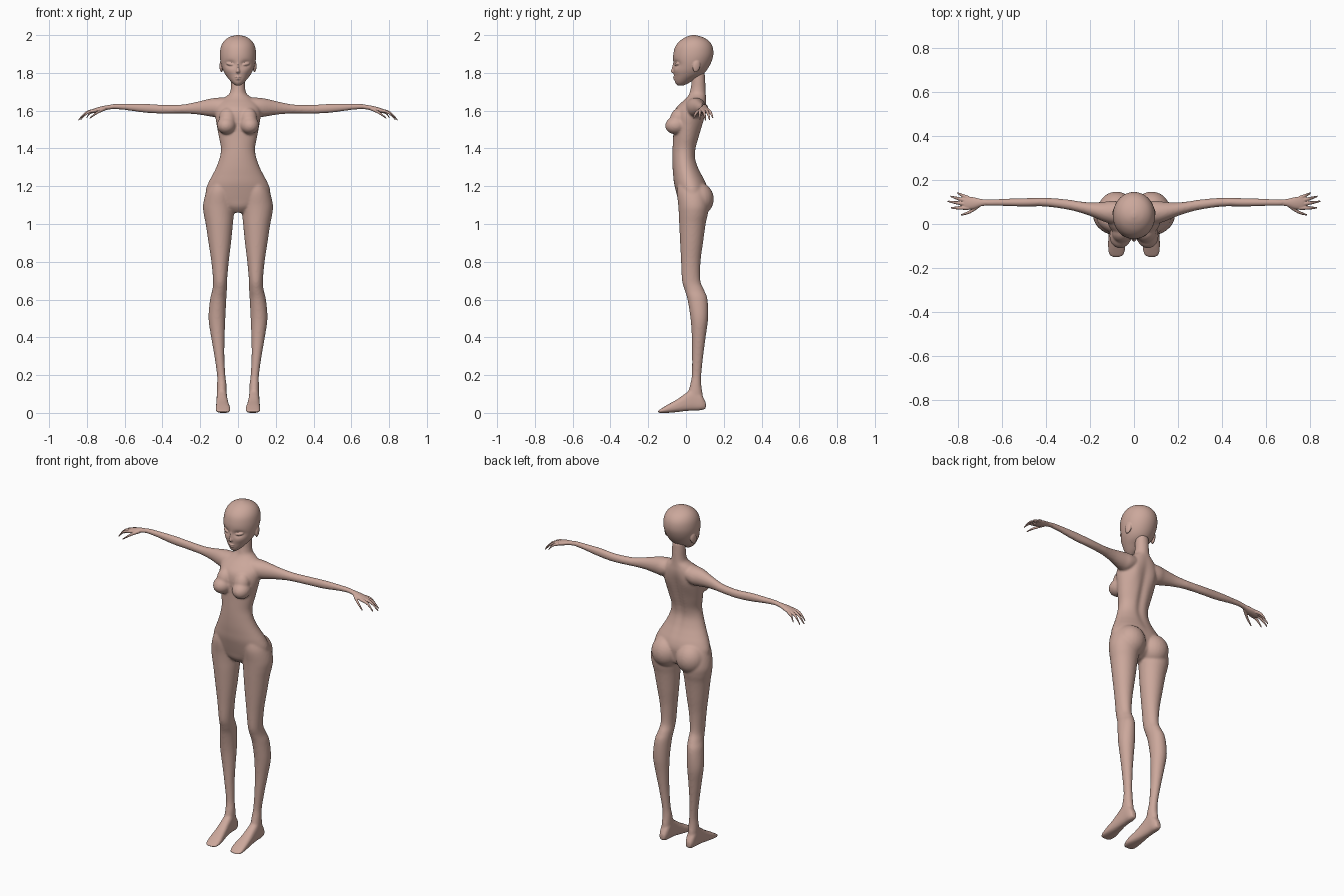
import bpy, bmesh, math
from mathutils import Vector, Matrix

skin = bpy.data.materials.new("skin")
skin.diffuse_color = (0.60, 0.39, 0.33, 1)


def catmull(p0, p1, p2, p3, t):
    return [0.5 * (2 * b + (c - a) * t + (2 * a - 5 * b + 4 * c - d) * t * t
                   + (3 * b - a - 3 * c + d) * t ** 3) for a, b, c, d in zip(p0, p1, p2, p3)]


def loft(bm, axis, sections, side=1, n=32, sub=5, power=1.0):
    """Closed smooth tube; section = (position, a min, a max, b min, b max)."""
    s = [sections[0]] + list(sections) + [sections[-1]]
    dense = [catmull(*s[i:i + 4], k / sub) for i in range(len(s) - 3) for k in range(sub)]
    dense.append(sections[-1])
    rings = []
    for t, a0, a1, b0, b1 in dense:
        ring = []
        for k in range(n):
            c, q = math.cos(2 * math.pi * k / n), math.sin(2 * math.pi * k / n)
            a = (a0 + a1) / 2 + (a1 - a0) / 2 * math.copysign(abs(c) ** power, c)
            b = (b0 + b1) / 2 + (b1 - b0) / 2 * math.copysign(abs(q) ** power, q)
            x, y, z = {'z': (a, b, t), 'x': (t, a, b), 'y': (a, t, b)}[axis]
            ring.append(bm.verts.new((x * side, y, z)))
        rings.append(ring)
    for r, q in zip(rings, rings[1:]):
        for k in range(n):
            bm.faces.new((r[k], r[(k + 1) % n], q[(k + 1) % n], q[k]))
    bm.faces.new(rings[0])
    bm.faces.new(rings[-1])
    return [v for r in rings for v in r]


def ball(bm, centre, radii, rot=(0, 0, 0)):
    m = Matrix.Translation(centre)
    for angle, ax in zip(rot, 'XYZ'):
        m = m @ Matrix.Rotation(angle, 4, ax)
    bmesh.ops.create_uvsphere(bm, u_segments=24, v_segments=16, radius=1,
                              matrix=m @ Matrix.Diagonal((*radii, 1)))


def bump(v, centre, widths):
    return math.exp(-sum(((a - b) / w) ** 2 for a, b, w in zip(v.co, centre, widths)))


def finish(name, bm, voxel, smooth):
    """Fuse overlapping volumes into one soft skin."""
    bmesh.ops.recalc_face_normals(bm, faces=bm.faces)
    me = bpy.data.meshes.new(name)
    bm.to_mesh(me)
    bm.free()
    me.materials.append(skin)
    ob = bpy.data.objects.new(name, me)
    bpy.context.collection.objects.link(ob)
    r = ob.modifiers.new("fuse", 'REMESH')
    r.mode, r.voxel_size, r.use_smooth_shade = 'VOXEL', voxel, True
    m = ob.modifiers.new("soften", 'SMOOTH')
    m.factor, m.iterations = 0.5, smooth


# ---- body: torso and neck
body = bmesh.new()
torso = loft(body, 'z', [(z, -w, w, f, b) for z, w, f, b in [
    (1.06, .04, -.005, .05), (1.09, .11, -.03, .10), (1.13, .165, -.042, .11),
    (1.18, .17, -.055, .115), (1.22, .156, -.064, .105), (1.26, .135, -.068, .085),
    (1.30, .115, -.071, .066), (1.35, .097, -.072, .052), (1.40, .09, -.071, .056),
    (1.46, .101, -.068, .072), (1.52, .112, -.066, .088), (1.57, .12, -.066, .10),
    (1.61, .118, -.055, .108), (1.64, .105, -.028, .110), (1.665, .078, .0, .108),
    (1.69, .046, .018, .106), (1.72, .038, .026, .104), (1.76, .037, .03, .102),
    (1.80, .036, .03, .10)]], n=64)
for v in torso:  # spine groove and shoulder blades
    if v.co.y > .02:
        v.co.y -= .012 * bump(v, (0, v.co.y, 1.45), (.022, 1, .17))
        v.co.y += .008 * bump(v, (math.copysign(.065, v.co.x), v.co.y, 1.57), (.03, 1, .06))

for s in (-1, 1):
    # bust and seat
    ball(body, (s * .06, -.05, 1.523), (.051, .061, .048), (.15, 0, s * .2))
    ball(body, (s * .055, -.042, 1.56), (.045, .042, .058), (-.35, 0, 0))
    ball(body, (s * .08, .066, 1.132), (.083, .081, .088))
    # leg
    loft(body, 'z', [
        (1.23, .04, .135, -.04, .08), (1.17, .025, .168, -.048, .11), (1.10, .018, .185, -.041, .12),
        (1.05, .022, .181, -.038, .115), (1.0, .027, .171, -.036, .104), (.9, .037, .156, -.031, .09),
        (.8, .049, .141, -.026, .077), (.7, .058, .132, -.021, .076), (.65, .059, .136, -.007, .096),
        (.6, .062, .148, .008, .114), (.5, .067, .156, .024, .117), (.4, .071, .142, .031, .104),
        (.3, .072, .125, .032, .091), (.2, .067, .111, .031, .081), (.15, .061, .111, .022, .081),
        (.10, .06, .112, .01, .088), (.05, .062, .108, .01, .09)], s)
    # foot
    loft(body, 'y', [
        (-.15, .06, .098, 0, .010), (-.138, .045, .114, 0, .018), (-.10, .04, .118, 0, .042),
        (-.05, .048, .116, .004, .07), (0, .055, .114, .010, .105), (.04, .058, .113, .012, .13),
        (.08, .06, .111, .014, .10), (.105, .07, .101, .022, .055)], s, power=.75)
    # shoulder and arm
    loft(body, 'x', [
        (.05, -.005, .10, 1.58, 1.67), (.10, .0, .105, 1.565, 1.669), (.14, .012, .10, 1.568, 1.665),
        (.20, .037, .098, 1.578, 1.651), (.25, .053, .103, 1.583, 1.64), (.30, .065, .111, 1.585, 1.632),
        (.40, .079, .119, 1.584, 1.631), (.50, .079, .117, 1.59, 1.637), (.60, .082, .114, 1.604, 1.637),
        (.66, .083, .112, 1.608, 1.635), (.70, .084, .11, 1.605, 1.627)], s)
finish("body", body, .006, 6)

# ---- head
head = bmesh.new()
skull = loft(head, 'z', [(z, -w, w, f, b) for z, w, f, b in [
    (1.732, .010, -.042, -.015), (1.745, .028, -.055, .012), (1.765, .047, -.061, .045),
    (1.79, .066, -.064, .088), (1.82, .082, -.066, .114), (1.86, .093, -.068, .135),
    (1.90, .096, -.067, .145), (1.94, .09, -.056, .14), (1.97, .073, -.032, .12),
    (1.99, .045, .0, .086), (2.0, .008, .03, .05)]], n=72)
for v in skull:  # eye sockets and cheeks
    if v.co.y < 0:
        side = math.copysign(1, v.co.x)
        v.co.y += .013 * bump(v, (side * .042, v.co.y, 1.847), (.026, 1, .016))
        v.co.y -= .004 * bump(v, (side * .045, v.co.y, 1.81), (.025, 1, .02))
# nose and lips
loft(head, 'z', [(1.798, -.007, .007, -.07, -.05), (1.806, -.011, .011, -.081, -.05),
                 (1.825, -.007, .007, -.075, -.05), (1.855, -.005, .005, -.068, -.05)], n=16)
ball(head, (0, -.060, 1.778), (.017, .009, .0045))
ball(head, (0, -.058, 1.767), (.014, .009, .005))
for s in (-1, 1):
    ball(head, (s * .042, -.046, 1.846), (.023, .012, .008), (0, -s * .2, s * .45))  # eye
    ball(head, (s * .088, .055, 1.835), (.009, .02, .032), (-.2, 0, s * .25))        # ear
finish("head", head, .0035, 3)

# ---- hands: palm, four fingers and a thumb on each side
hands = bmesh.new()
fingers = [  # (knuckle y, tip x, tip y, tip z)
    (.073, .832, .073, 1.553), (.089, .845, .103, 1.550),
    (.104, .833, .126, 1.552), (.118, .802, .142, 1.562)]
for s in (-1, 1):
    loft(hands, 'x', [(.65, .085, .111, 1.61, 1.634), (.69, .081, .113, 1.605, 1.629),
                      (.73, .068, .122, 1.594, 1.621), (.765, .066, .125, 1.587, 1.610),
                      (.778, .072, .12, 1.586, 1.602)], s, n=24)
    paths = [((.75, ky, 1.602), ((.75 + tx) / 2 + .005, (ky + ty) / 2, 1.590), (tx, ty, tz))
             for ky, tx, ty, tz in fingers]
    paths.append(((.70, .085, 1.612), (.745, .055, 1.590), (.785, .041, 1.560)))  # thumb
    for path in paths:
        loft(hands, 'x', [(x, y - r, y + r, z - r, z + r)
                          for (x, y, z), r in zip(path, (.0095, .0078, .004))], s, n=16)
finish("hands", hands, .0025, 3)
